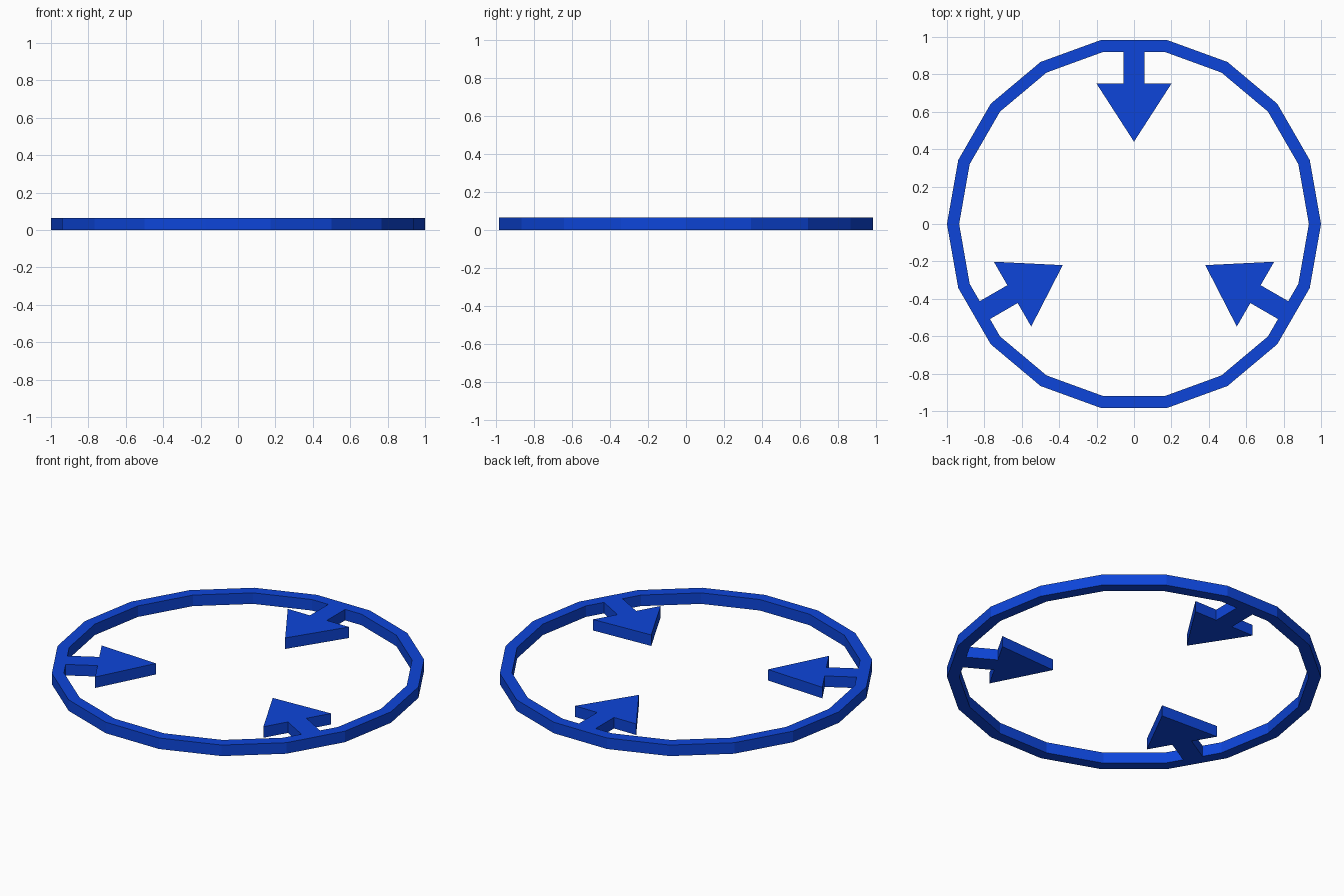
import bpy, bmesh
from math import cos, sin, radians, pi

if "Cube" in bpy.data.objects:
    bpy.data.objects.remove(bpy.data.objects["Cube"])

HEIGHT = 0.065
SIDES = 18
R_OUT, R_IN = 1.0, 0.935

blue = bpy.data.materials.new("blue")
blue.diffuse_color = (0.004, 0.06, 0.70, 1)
blue.use_nodes = True
blue.node_tree.nodes["Principled BSDF"].inputs["Base Color"].default_value = blue.diffuse_color


def finish(name, bm):
    bmesh.ops.recalc_face_normals(bm, faces=bm.faces)
    mesh = bpy.data.meshes.new(name)
    bm.to_mesh(mesh)
    bm.free()
    mesh.materials.append(blue)
    obj = bpy.data.objects.new(name, mesh)
    bpy.context.collection.objects.link(obj)
    return obj


def extrude_up(bm):
    result = bmesh.ops.extrude_face_region(bm, geom=bm.faces[:])
    top = [v for v in result["geom"] if isinstance(v, bmesh.types.BMVert)]
    bmesh.ops.translate(bm, verts=top, vec=(0, 0, HEIGHT))


# Outer ring: flat 18-sided band, extruded
bm = bmesh.new()
loops = [[bm.verts.new((r * cos(2 * pi * i / SIDES), r * sin(2 * pi * i / SIDES), 0))
          for i in range(SIDES)] for r in (R_OUT, R_IN)]
outer, inner = loops
for i in range(SIDES):
    j = (i + 1) % SIDES
    bm.faces.new((outer[i], outer[j], inner[j], inner[i]))
extrude_up(bm)
finish("outer_ring", bm)

# Three arrows pointing inward from the middle of a ring side
shaft_end = R_IN * cos(pi / SIDES)
profile = [(-0.055, shaft_end), (-0.055, 0.75), (-0.2, 0.75), (0, 0.44),
           (0.2, 0.75), (0.055, 0.75), (0.055, shaft_end)]
for n, angle in enumerate((0, 120, 240)):
    bm = bmesh.new()
    bm.faces.new([bm.verts.new((x, y, 0)) for x, y in profile])
    extrude_up(bm)
    arrow = finish(f"inward_arrow_{n + 1}", bm)
    arrow.rotation_euler.z = radians(angle)
